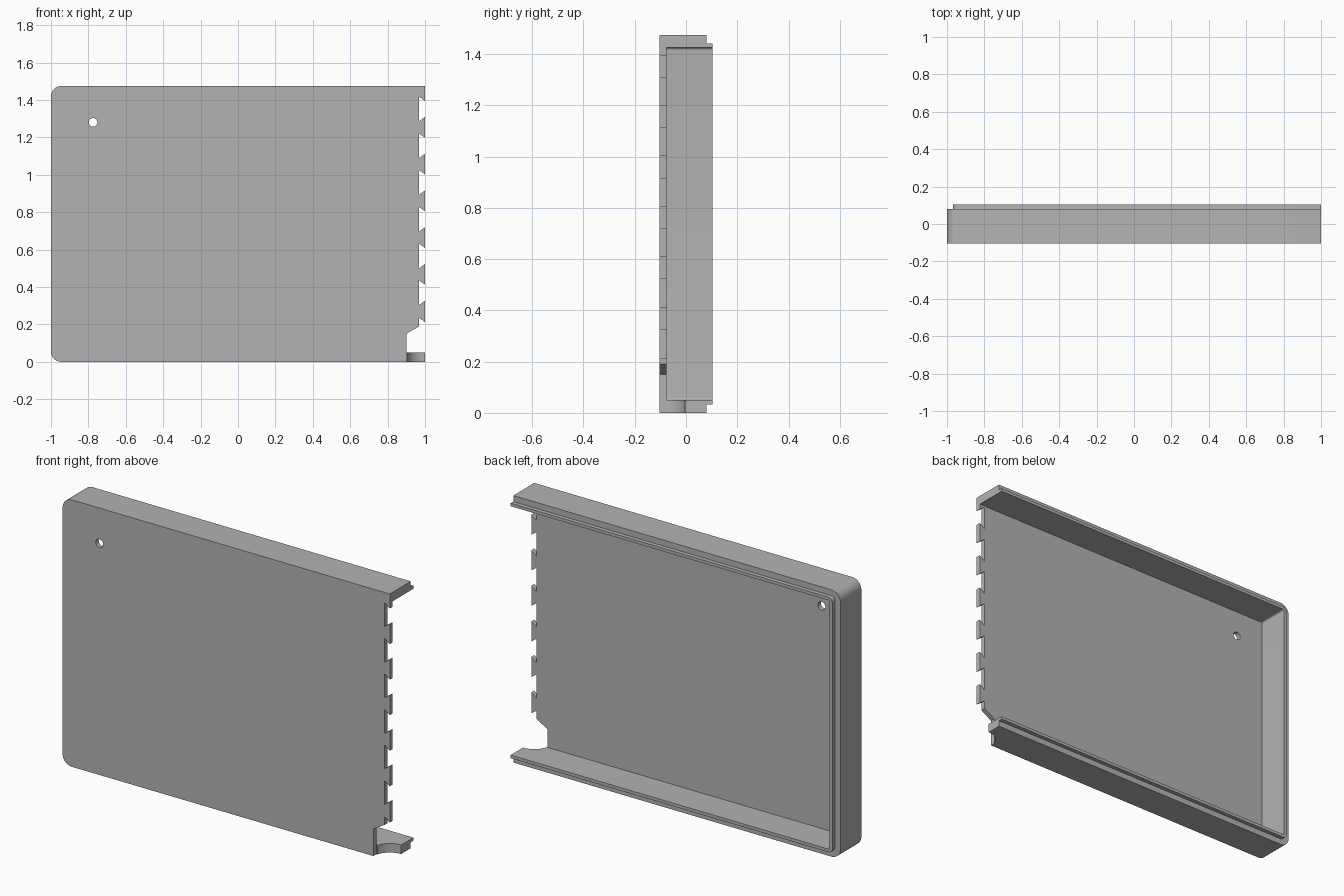
import bpy
import bmesh
from math import cos, sin, pi

default = bpy.data.objects.get("Cube")
if default:
    bpy.data.objects.remove(default, do_unlink=True)

grey = bpy.data.materials.new("light grey plastic")
grey.use_nodes = True
colour = (0.45, 0.45, 0.45, 1)
grey.diffuse_color = colour
grey.node_tree.nodes["Principled BSDF"].inputs["Base Color"].default_value = colour

HEIGHT = 1.475
FRONT, FLOOR, RIM, LIP = -0.103, -0.077, 0.08, 0.103


def prism(name, outline, start, end, axis="y"):
    """Extrude an (x, z) outline along y, or an (x, y) outline along z."""
    bm = bmesh.new()
    place = (lambda u, v, w: (u, w, v)) if axis == "y" else (lambda u, v, w: (u, v, w))
    face = bm.faces.new([bm.verts.new(place(u, v, start)) for u, v in outline])
    grown = bmesh.ops.extrude_face_region(bm, geom=[face])["geom"]
    shift = place(0, 0, end - start)
    bmesh.ops.translate(bm, vec=shift, verts=[g for g in grown if isinstance(g, bmesh.types.BMVert)])
    bmesh.ops.recalc_face_normals(bm, faces=bm.faces)
    mesh = bpy.data.meshes.new(name)
    bm.to_mesh(mesh)
    bm.free()
    mesh.materials.append(grey)
    obj = bpy.data.objects.new(name, mesh)
    bpy.context.collection.objects.link(obj)
    return obj


def arc(cx, cz, radius, start, end, steps):
    return [(cx + radius * cos(start + (end - start) * i / steps),
             cz + radius * sin(start + (end - start) * i / steps)) for i in range(steps + 1)]


def tray_outline(inset, radius, right=1.0):
    """Rectangle with its two right-hand corners rounded, square at the open end."""
    left, low, high = inset - 1, inset, HEIGHT - inset
    return ([(right, low), (right, high)]
            + arc(left + radius, high - radius, radius, pi / 2, pi, 8)
            + arc(left + radius, low + radius, radius, pi, 1.5 * pi, 8))


def combine(body, other, operation):
    mod = body.modifiers.new(operation, "BOOLEAN")
    mod.object, mod.operation, mod.solver = other, operation, "EXACT"
    bpy.context.view_layer.objects.active = body
    bpy.ops.object.modifier_apply(modifier=mod.name)
    bpy.data.objects.remove(other, do_unlink=True)


# Outer shell with the raised inner lip, then hollowed out
tray = prism("cover_tray", tray_outline(0, 0.055), FRONT, RIM)
combine(tray, prism("lip", tray_outline(0.033, 0.025), FLOOR + 0.03, LIP), "UNION")
combine(tray, prism("cavity", tray_outline(0.05, 0.01, 1.2), FLOOR, 0.3), "DIFFERENCE")

# Round hole through the front plate
combine(tray, prism("hole", arc(-0.775, 1.28, 0.023, 0, 2 * pi * 23 / 24, 23), -0.3, 0), "DIFFERENCE")

# Dovetail notches along the open end, and the corner opening below them
for i in range(6):
    z = 1.352 - 0.1965 * i
    notch = [(0.968, z - 0.066), (1.032, z - 0.019), (1.032, z + 0.019), (0.968, z + 0.066)]
    combine(tray, prism("notch", notch, -0.3, FLOOR + 0.002), "DIFFERENCE")
opening = [(0.9, -0.1), (1.1, -0.1), (1.1, 0.14), (0.968, 0.235), (0.968, 0.19), (0.9, 0.15)]
combine(tray, prism("opening", opening, -0.3, FLOOR + 0.002), "DIFFERENCE")

# Curved scoop through the lower wall
scoop = arc(1, FRONT, 0.099, 0, 2 * pi * 47 / 48, 47)
combine(tray, prism("scoop", scoop, -0.1, 0.1, "z"), "DIFFERENCE")

# Smooth only the rounded corners
bpy.ops.object.select_all(action="DESELECT")
tray.select_set(True)
bpy.context.view_layer.objects.active = tray
bpy.ops.object.shade_smooth_by_angle(angle=pi / 6)
